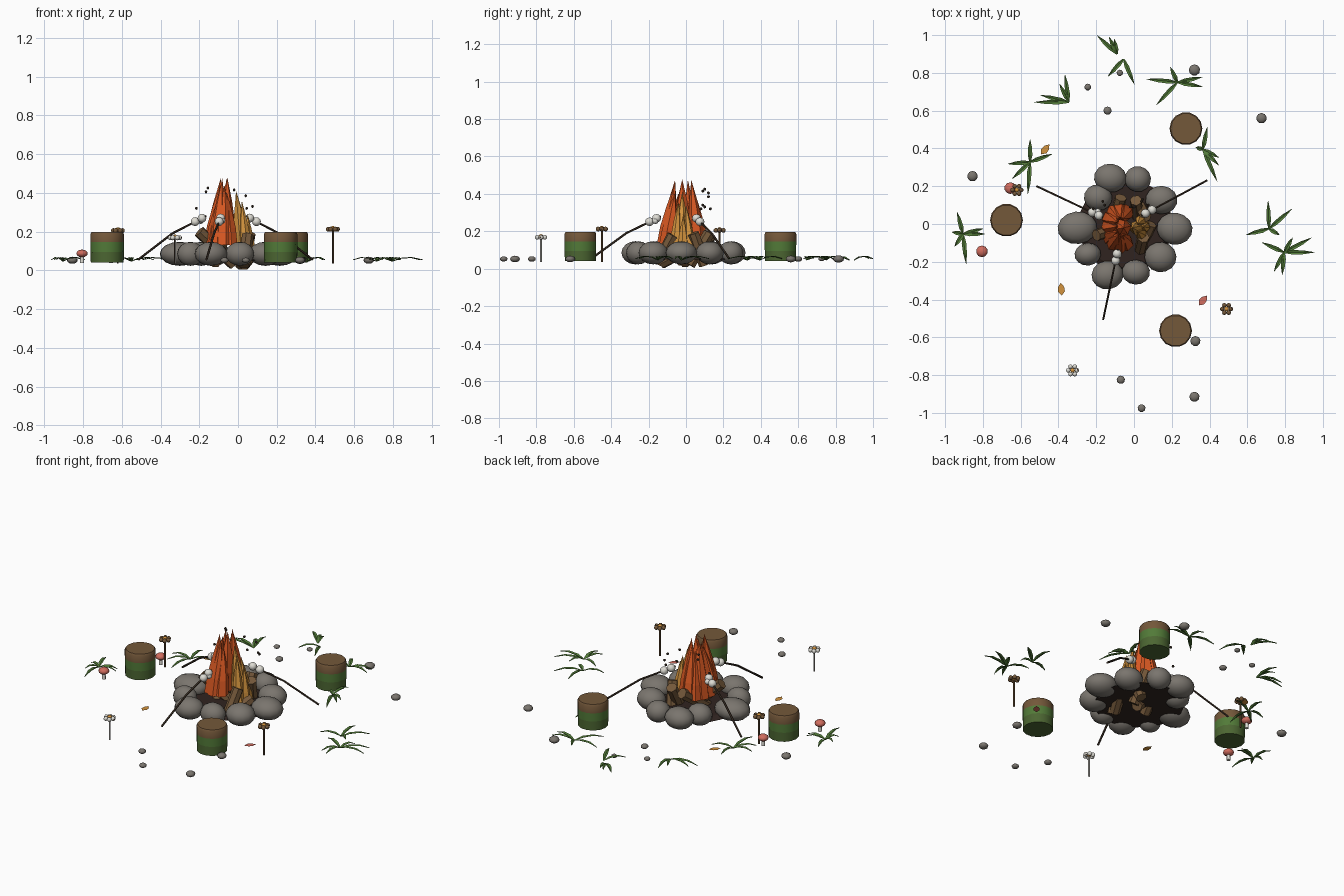
import bpy, bmesh, math, random
from mathutils import Vector, Matrix

if "Cube" in bpy.data.objects:
    bpy.data.objects.remove(bpy.data.objects["Cube"])

random.seed(4)


def mat(name, r, g, b):
    lin = [(c / 255 / 12.92 if c < 11 else ((c / 255 + 0.055) / 1.055) ** 2.4) for c in (r, g, b)]
    m = bpy.data.materials.new(name)
    m.diffuse_color = (*lin, 1)
    m.use_nodes = True
    m.node_tree.nodes["Principled BSDF"].inputs["Base Color"].default_value = m.diffuse_color
    return m


STONE = mat("stone_grey", 122, 117, 110)
WOOD = mat("wood_brown", 116, 88, 58)
MOSS = mat("moss_green", 76, 102, 50)
GRASS = mat("grass_green", 82, 122, 56)
CHAR = mat("char_black", 48, 36, 32)
STICK = mat("stick_brown", 66, 53, 42)
ORANGE = mat("flame_orange", 216, 88, 34)
AMBER = mat("amber", 212, 148, 62)
WHITE = mat("soft_white", 222, 220, 212)
RED = mat("cap_red", 208, 108, 94)


def ball(bm, c, s, seg=10, rings=6, turn=0.0):
    m = Matrix.Translation(c) @ Matrix.Rotation(turn, 4, 'Z') @ Matrix.Diagonal((*s, 1))
    bmesh.ops.create_uvsphere(bm, u_segments=seg, v_segments=rings, radius=1, matrix=m)


def tube(bm, p, q, r1, r2, n=8):
    p, q = Vector(p), Vector(q)
    rot = (q - p).to_track_quat('Z', 'Y').to_matrix().to_4x4()
    bmesh.ops.create_cone(bm, cap_ends=True, segments=n, radius1=r1, radius2=r2,
                          depth=(q - p).length, matrix=Matrix.Translation((p + q) / 2) @ rot)


def finish(name, bm, *mats, smooth=False):
    me = bpy.data.meshes.new(name)
    bm.to_mesh(me)
    bm.free()
    for m in mats:
        me.materials.append(m)
    ob = bpy.data.objects.new(name, me)
    bpy.context.collection.objects.link(ob)
    if smooth:
        bpy.context.view_layer.objects.active = ob
        ob.select_set(True)
        bpy.ops.object.shade_smooth_by_angle(angle=math.radians(50))
        ob.select_set(False)
    return ob


# Ring of stones: x, y, half width, half depth
bm = bmesh.new()
for x, y, rx, ry in [(-.125, .243, .087, .076), (.02, .238, .07, .068), (.145, .127, .085, .075),
                     (.215, -.025, .095, .085), (.14, -.175, .085, .08), (.01, -.255, .075, .066),
                     (-.14, -.27, .085, .076), (-.245, -.16, .07, .06), (-.3, -.02, .105, .086),
                     (-.19, .14, .075, .07)]:
    ball(bm, (x, y, .085), (rx, ry, .062), 14, 8, random.uniform(-.2, .2))
finish("fire_ring_stones", bm, STONE, smooth=True)

# Charred bed of the fire
bm = bmesh.new()
tube(bm, (-.045, -.01, .05), (-.045, -.01, .068), .25, .22, 20)
finish("ash_bed", bm, CHAR)

# Logs leaning into the fire
bm = bmesh.new()
for p, q in [((.03, -.15, .025), (.05, -.07, .18)), ((-.02, .0, .03), (-.2, -.06, .2)),
             ((.02, .02, .02), (.01, .125, .19)), ((.03, -.13, .03), (.09, .0, .1)),
             ((-.12, -.05, .04), (-.07, .14, .18)), ((.03, .1, .02), (.06, .04, .19))]:
    tube(bm, p, q, .032, .032, 7)
finish("logs", bm, WOOD)


# Flame tongues: faceted bodies that swell and then draw to a point
def tongue(bm, base, tip, r, n=6):
    base, tip = Vector(base), Vector(tip)
    turn = random.uniform(0, 1)
    rings = []
    for t, k in ((0, 1), (.32, .92), (.65, .55)):
        c = base.lerp(tip, t)
        rings.append([bm.verts.new(c + Vector((math.cos(a), math.sin(a), 0)) * r * k)
                      for a in (turn + i * math.tau / n for i in range(n))])
    top = bm.verts.new(tip)
    for i in range(n):
        j = (i + 1) % n
        for lo, hi in zip(rings, rings[1:]):
            bm.faces.new((lo[i], lo[j], hi[j], hi[i]))
        bm.faces.new((rings[-1][i], rings[-1][j], top))
    bm.faces.new(rings[0][::-1])


bm = bmesh.new()
for i in range(9):
    a = math.radians(60 + i * 30)
    cx, cy = math.cos(a), math.sin(a)
    tongue(bm, (-.075 + .06 * cx, -.02 + .095 * cy, .13),
           (-.07 + .022 * cx, -.015 + .05 * cy, .475 - .035 * (i % 3)), .043)
tongue(bm, (-.07, -.02, .13), (-.055, -.02, .478), .055)
finish("outer_flames", bm, ORANGE)

bm = bmesh.new()
for x, y, tx, ty, h, r in [(.03, -.02, -.01, -.02, .41, .045), (.045, .025, .02, .0, .34, .033),
                           (.045, -.06, .02, -.04, .36, .033), (.06, -.015, .05, -.015, .29, .03)]:
    tongue(bm, (x, y, .075), (tx, ty, h), r)
finish("inner_flames", bm, AMBER)

# Embers drifting above the fire
bm = bmesh.new()
for x, y, z in [(-.155, .1, .425), (-.165, .12, .405), (-.02, .09, .415), (.04, .12, .385),
                (0, .09, .34), (.045, .13, .32), (.075, .1, .33), (-.215, .08, .32)]:
    ball(bm, (x, y, z), (.008,) * 3, 6, 4)
finish("embers", bm, STICK)

# Roasting sticks with toasted sweets on the inner ends
sticks, sweets = bmesh.new(), bmesh.new()
for outer, inner in [((-.515, .2), (-.165, .035)), ((.385, .23), (.04, .045)), ((-.163, -.505), (-.085, -.135))]:
    o, e = Vector((*outer, .055)), Vector((*inner, .28))
    mid = o.lerp(e, .5) + Vector((0, 0, .022))
    tube(sticks, o, mid, .006, .006, 6)
    tube(sticks, mid, e, .006, .005, 6)
    for t in (.68, .88):
        ball(sweets, mid.lerp(e, t), (.024, .024, .023))
    ball(sweets, mid.lerp(e, .78) + Vector((.012, .012, -.004)), (.017,) * 3)
finish("roasting_sticks", sticks, STICK)
finish("toasted_sweets", sweets, WHITE, smooth=True)

# Stump seats, mossy below and bare wood above
for i, (x, y) in enumerate([(-.675, .02), (.275, .505), (.22, -.565)]):
    bm = bmesh.new()
    levels = [(.04, .085), (.095, .086), (.145, .087), (.185, .087), (.197, .081)]
    rings = [[bm.verts.new((x + r * math.cos(k * math.tau / 14), y + r * math.sin(k * math.tau / 14), z))
              for k in range(14)] for z, r in levels]
    for lo, hi in zip(rings, rings[1:]):
        for k in range(14):
            bm.faces.new((lo[k], lo[k - 13], hi[k - 13], hi[k]))
    bm.faces.new(rings[0][::-1])
    bm.faces.new(rings[-1])
    for f in bm.faces:
        z = f.calc_center_median().z
        f.material_index = 0 if z < .09 else 1 if z < .14 else 2
    finish(f"stump_seat_{i + 1}", bm, MOSS, GRASS, WOOD, smooth=True)

# Scattered pebbles
bm = bmesh.new()
for x, y, r in [(.32, .815, .03), (.675, .56, .028), (-.855, .253, .028), (-.245, .725, .018),
                (-.14, .6, .022), (-.075, .8, .017), (.325, -.62, .027), (-.07, -.825, .022),
                (.04, -.975, .021), (.32, -.915, .027)]:
    ball(bm, (x, y, .052), (r, r, r * .65), 9, 6)
finish("pebbles", bm, STONE, smooth=True)

# Grass tufts: base x, y, then (heading in degrees, length) for each blade
TUFTS = [
    ((-.09, .9), [(137, .145), (115, .1), (100, .08)]),
    ((-.055, .873), [(228, .125), (293, .145)]),
    ((-.345, .645), [(98, .148), (180, .185), (166, .155), (117, .11)]),
    ((.23, .75), [(174, .165), (115, .09), (227, .165), (12, .135), (-10, .135)]),
    ((.365, .395), [(79, .12), (-66, .185), (164, .04), (-27, .095), (-45, .12)]),
    ((-.55, .328), [(90, .12), (20, .125), (185, .118), (266, .17), (223, .13)]),
    ((-.905, -.053), [(105, .12), (0, .116), (276, .16), (236, .08), (170, .06), (15, .11)]),
    ((.715, -.025), [(92, .148), (41, .16), (195, .125), (-31, .065)]),
    ((.795, -.15), [(156, .13), (28, .165), (0, .16), (242, .115), (265, .12), (60, .09)]),
]
bm = bmesh.new()
for (x, y), blades in TUFTS:
    for deg, length in blades:
        a = math.radians(deg)
        d, s = Vector((math.cos(a), math.sin(a), 0)), Vector((-math.sin(a), math.cos(a), 0))
        prev = None
        for t, w, z in ((0, .004, .048), (.3, .012, .064), (.65, .01, .068), (1, .0008, .056)):
            c = Vector((x, y, z)) + d * length * t
            row = [bm.verts.new(c + s * w), bm.verts.new(c - Vector((0, 0, .004))), bm.verts.new(c - s * w)]
            if prev:
                for k in (0, 1):
                    bm.faces.new((prev[k], prev[k + 1], row[k + 1], row[k]))
            prev = row
finish("grass_tufts", bm, GRASS)

# Flowers: thin stem with a ring of round petals
for name, x, y, z, petal in [("brown_flower_left", -.62, .18, .205, WOOD),
                             ("brown_flower_right", .49, -.45, .212, WOOD),
                             ("white_flower", -.325, -.775, .168, WHITE)]:
    bm = bmesh.new()
    tube(bm, (x, y, .035), (x, y, z), .005, .005, 6)
    split = len(bm.faces)
    for k in range(6):
        a = k * math.tau / 6
        ball(bm, (x + .023 * math.cos(a), y + .023 * math.sin(a), z), (.013,) * 3, 8, 5)
    centre = len(bm.faces)
    ball(bm, (x, y, z + .004), (.013,) * 3, 8, 5)
    for i, f in enumerate(bm.faces):
        f.material_index = 0 if i < split else 1 if i < centre else 2
    finish(name, bm, STICK, petal, AMBER, smooth=True)

# Mushrooms
caps, stems = bmesh.new(), bmesh.new()
for x, y in [(-.655, .19), (-.805, -.145)]:
    tube(stems, (x, y, .038), (x, y, .085), .011, .009, 8)
    ball(caps, (x, y, .087), (.031, .031, .02), 10, 6)
finish("mushroom_caps", caps, RED, smooth=True)
finish("mushroom_stems", stems, WHITE, smooth=True)

# Fallen leaves
for name, x, y, deg, m in [("amber_leaf_back", -.47, .395, 50, AMBER), ("amber_leaf_front", -.385, -.345, 95, AMBER),
                           ("red_leaf", .365, -.405, 50, RED)]:
    bm = bmesh.new()
    rot = Matrix.Translation((x, y, .046)) @ Matrix.Rotation(math.radians(deg), 4, 'Z')
    bm.faces.new([bm.verts.new(rot @ Vector((u, v, 0))) for u, v in
                  ((-.034, 0), (-.012, -.018), (.012, -.016), (.034, 0), (.012, .016), (-.012, .018))])
    finish(name, bm, m)
